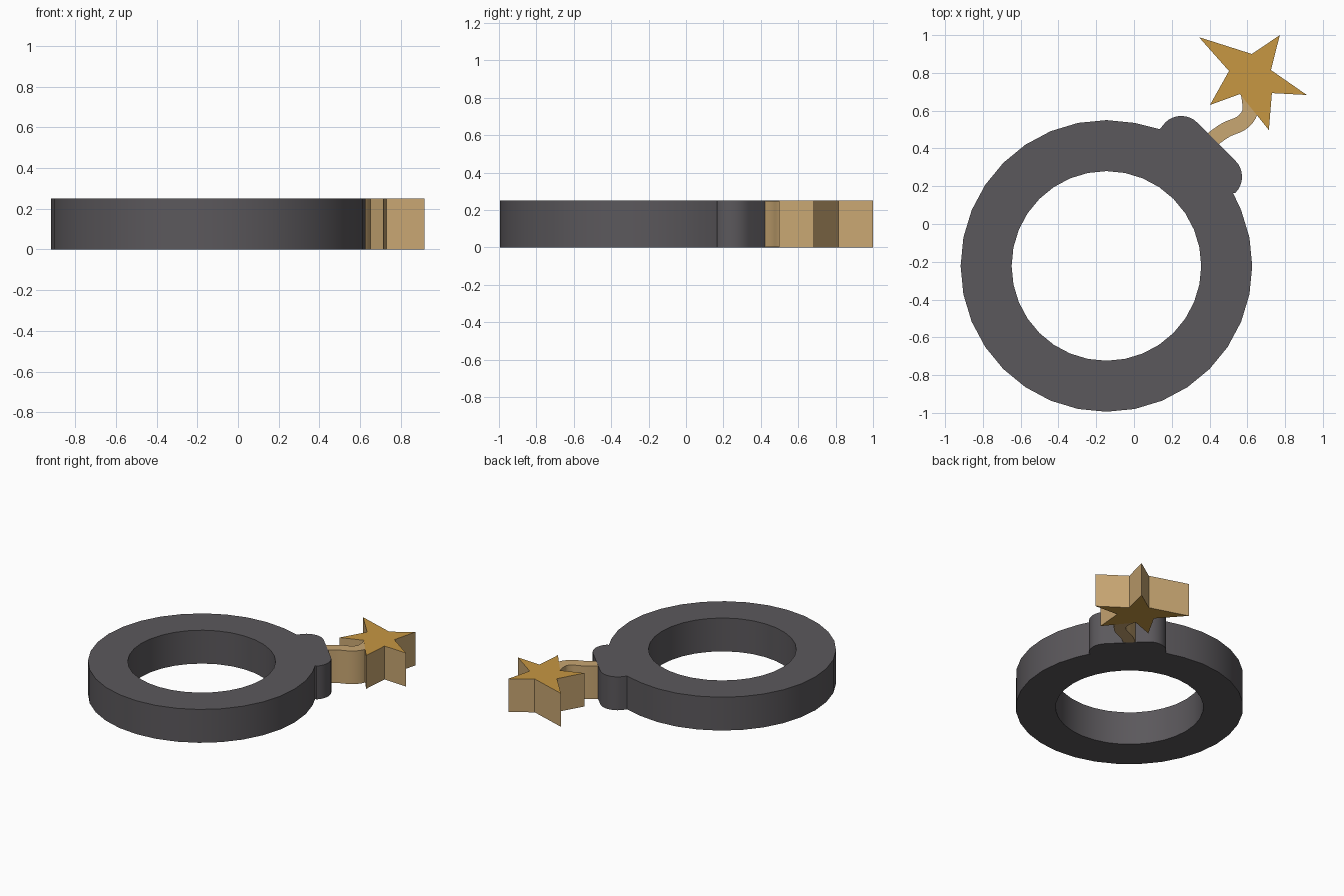
import bpy, bmesh, math
from mathutils import Vector

if "Cube" in bpy.data.objects:
    bpy.data.objects.remove(bpy.data.objects["Cube"])

H = 0.25  # thickness of the whole model


def material(name, rgb):
    m = bpy.data.materials.new(name)
    m.diffuse_color = (*rgb, 1)
    m.use_nodes = True
    m.node_tree.nodes["Principled BSDF"].inputs["Base Color"].default_value = m.diffuse_color
    return m


grey = material("charcoal grey", (0.105, 0.098, 0.107))
gold = material("gold", (0.57, 0.31, 0.055))
tan = material("light tan", (0.58, 0.385, 0.17))


def arc(cx, cy, r, a0, a1, n):
    return [(cx + r * math.cos(math.radians(a0 + (a1 - a0) * i / n)),
             cy + r * math.sin(math.radians(a0 + (a1 - a0) * i / n))) for i in range(n + 1)]


def slab(name, loops, z0, z1, cap_mat, side_mat, smooth):
    """Extrude closed outlines (the second one is a hole) upward."""
    bm = bmesh.new()
    edges = []
    for loop in loops:
        vs = [bm.verts.new((x, y, z0)) for x, y in loop]
        edges += [bm.edges.new((vs[i - 1], vs[i])) for i in range(len(vs))]
    bmesh.ops.triangle_fill(bm, edges=edges, use_beauty=True, normal=(0, 0, 1))
    out = bmesh.ops.extrude_face_region(bm, geom=bm.faces[:], use_keep_orig=True)
    top = [g for g in out["geom"] if isinstance(g, bmesh.types.BMVert)]
    bmesh.ops.translate(bm, verts=top, vec=(0, 0, z1 - z0))
    bmesh.ops.recalc_face_normals(bm, faces=bm.faces[:])
    for f in bm.faces:
        f.material_index = 0 if abs(f.normal.z) > 0.5 else 1
    me = bpy.data.meshes.new(name)
    bm.to_mesh(me)
    bm.free()
    me.materials.append(cap_mat)
    me.materials.append(side_mat)
    ob = bpy.data.objects.new(name, me)
    bpy.context.collection.objects.link(ob)
    if smooth:
        bpy.ops.object.select_all(action='DESELECT')
        ob.select_set(True)
        bpy.context.view_layer.objects.active = ob
        bpy.ops.object.shade_smooth_by_angle(angle=math.radians(30))
    return ob


# Ring body with the rounded collar at its upper right
CX, CY = -0.146, -0.222
outer = arc(CX, CY, 0.772, 78.75, 382.5, 27)
outer += [(0.524, 0.165)]
outer += arc(0.452, 0.25, 0.12, -45, 45, 8)
outer += arc(0.25, 0.452, 0.12, 45, 135, 8)
outer += [(0.137, 0.502)]
inner = arc(CX, CY, 0.502, 0, 360 - 11.25, 31)
slab("ring_body", [outer, inner], 0, H, grey, grey, True)

# Curved fuse: ribbon around a smoothed centre line
ctrl = [Vector(p) for p in [(0.36, 0.40), (0.42, 0.452), (0.49, 0.5), (0.565, 0.532),
                            (0.608, 0.578), (0.615, 0.63), (0.607, 0.69)]]
path = []
for i in range(len(ctrl) - 1):
    p0, p1, p2, p3 = (ctrl[max(0, min(len(ctrl) - 1, i + k))] for k in (-1, 0, 1, 2))
    for t in (0, 1 / 3, 2 / 3):
        path.append(0.5 * (2 * p1 + (p2 - p0) * t + (2 * p0 - 5 * p1 + 4 * p2 - p3) * t * t
                           + (3 * p1 - p0 - 3 * p2 + p3) * t ** 3))
path.append(ctrl[-1])
left, right = [], []
for i, p in enumerate(path):
    d = (path[min(i + 1, len(path) - 1)] - path[max(i - 1, 0)]).normalized() * 0.041
    left.append((p.x - d.y, p.y + d.x))
    right.append((p.x + d.y, p.y - d.x))
slab("fuse", [right + left[::-1]], 0.001, H - 0.001, tan, tan, True)

# Star-shaped spark: gold caps, tan sides
star = [(0.344, 0.989), (0.624, 0.90), (0.772, 1.0), (0.725, 0.815), (0.915, 0.683),
        (0.73, 0.693), (0.714, 0.497), (0.561, 0.688), (0.402, 0.63), (0.503, 0.81)]
slab("spark_star", [star], 0, H, gold, tan, False)
